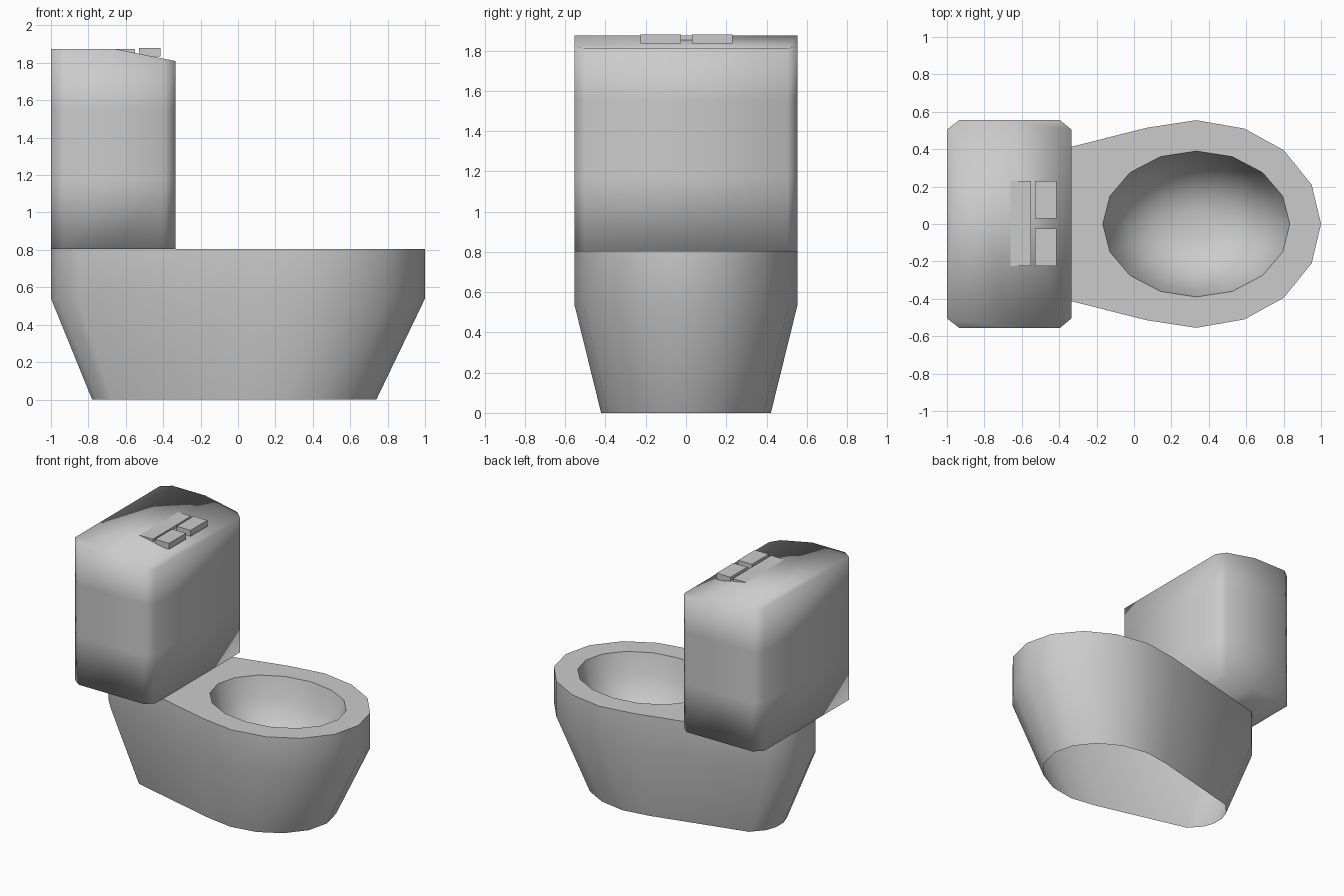
import bpy, bmesh, math

if "Cube" in bpy.data.objects:
    bpy.data.objects.remove(bpy.data.objects["Cube"])


def ring(bm, points):
    return [bm.verts.new(p) for p in points]


def skin(bm, rings):
    """Join consecutive closed rings with quads."""
    for a, b in zip(rings, rings[1:]):
        n = len(a)
        for i in range(n):
            j = (i + 1) % n
            bm.faces.new((a[i], a[j], b[j], b[i]))


def finish(bm, name, smooth_angle=None):
    bmesh.ops.recalc_face_normals(bm, faces=bm.faces[:])
    mesh = bpy.data.meshes.new(name)
    bm.to_mesh(mesh)
    bm.free()
    ob = bpy.data.objects.new(name, mesh)
    bpy.context.collection.objects.link(ob)
    if smooth_angle:
        bpy.ops.object.select_all(action='DESELECT')
        ob.select_set(True)
        bpy.context.view_layer.objects.active = ob
        bpy.ops.object.shade_smooth_by_angle(angle=math.radians(smooth_angle))
    return ob


RIM_Z = 0.805

# Bowl: mirrored half outline, straight upper wall, tapering open foot, hollow basin
half = [(1, 0), (.95, .21), (.80, .395), (.59, .51), (.333, .555),
        (.07, .515), (-.86, .28), (-.965, .16), (-1, .06)]
outline = half + [(x, -y) for x, y in half[:0:-1]]
bm = bmesh.new()
foot = ring(bm, [(x * .76 - .02, y * .76, 0) for x, y in outline])
waist = ring(bm, [(x, y, .54) for x, y in outline])
rim = ring(bm, [(x, y, RIM_Z) for x, y in outline])
skin(bm, [foot, waist, rim])

basin = []
for scale, z in [(1, RIM_Z), (.91, .65), (.74, .51), (.48, .42), (.2, .39)]:
    basin.append(ring(bm, [(.333 + .5 * scale * math.cos(k * math.pi / 8),
                            .39 * scale * math.sin(k * math.pi / 8), z)
                           for k in range(16)]))
skin(bm, basin)
bm.faces.new(basin[-1])

# Flat rim between the outline and the basin opening
edges = [bm.edges.get((loop[i - 1], loop[i]))
         for loop in (rim, basin[0]) for i in range(len(loop))]
bmesh.ops.triangle_fill(bm, edges=edges, use_beauty=True)
finish(bm, "bowl", 50)


# Tank: chamfered block whose top slopes down at the front
def top_z(x):
    return 1.875 - .2 * max(0, x + .66)


side = [(-.335, .505), (-.395, .555), (-.66, .555), (-.935, .555), (-1, .505)]
plan = side + [(x, -y) for x, y in side[::-1]]
bm = bmesh.new()
levels = [ring(bm, [(x, y, z) for x, y in plan]) for z in (RIM_Z, 1.17, 1.55)]
top = ring(bm, [(x, y, top_z(x)) for x, y in plan])
skin(bm, levels + [top])
bm.faces.new(levels[0])
bm.faces.new(top[2:8])
bm.faces.new(top[7:] + top[:3])
tank = finish(bm, "tank")
tank.data.shade_smooth()

# Flat wedge plate behind the buttons
bm = bmesh.new()
skin(bm, [ring(bm, [(-.66, y, 1.875), (-.55, y, 1.875), (-.55, y, 1.85)])
          for y in (-.225, .23)])
bmesh.ops.holes_fill(bm, edges=bm.edges[:])
finish(bm, "button_plate")

# Two flush buttons
for name, y in (("flush_button_left", -.125), ("flush_button_right", .13)):
    bm = bmesh.new()
    bmesh.ops.create_cube(bm, size=1)
    bmesh.ops.scale(bm, vec=(.115, .20, .045), verts=bm.verts[:])
    bmesh.ops.translate(bm, vec=(-.4725, y, 1.857), verts=bm.verts[:])
    finish(bm, name)
